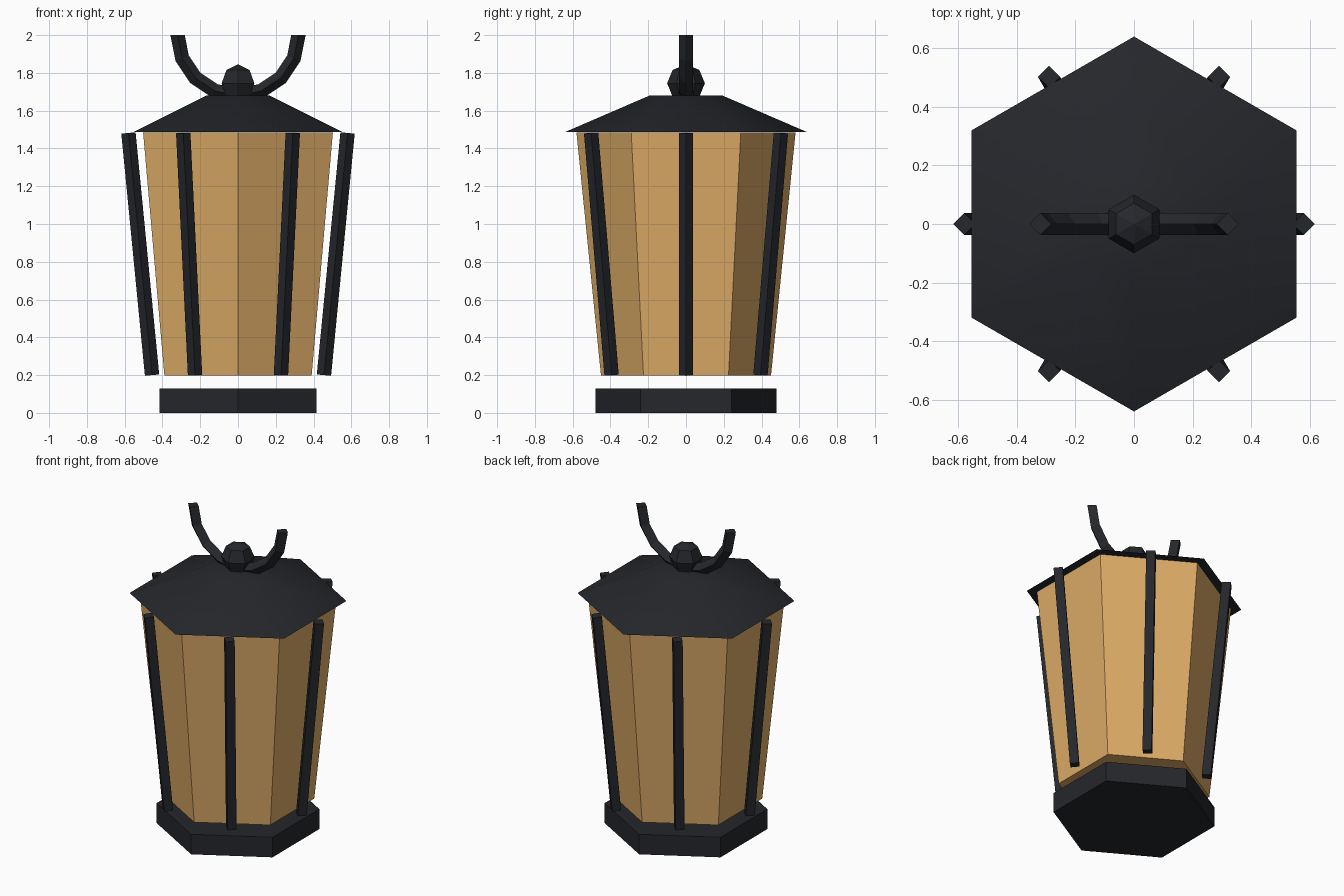
import bpy, bmesh
from math import sin, cos, pi, radians
from mathutils import Vector

if "Cube" in bpy.data.objects:
    bpy.data.objects.remove(bpy.data.objects["Cube"])


def material(name, rgb):
    m = bpy.data.materials.new(name)
    m.diffuse_color = (*rgb, 1)
    m.use_nodes = True
    m.node_tree.nodes["Principled BSDF"].inputs["Base Color"].default_value = m.diffuse_color
    return m


IRON = material("dark_iron", (0.018, 0.02, 0.024))
GLASS = material("amber_glass", (0.72, 0.41, 0.135))


def finish(obj, name, mat, smooth=False):
    obj.name = name
    obj.data.materials.append(mat)
    if smooth:
        bpy.ops.object.shade_smooth_by_angle(angle=radians(30))
    return obj


def hexagon(name, z0, z1, r0, r1, mat, smooth=False):
    """Six-sided frustum with corners on the y axis."""
    bpy.ops.mesh.primitive_cone_add(vertices=6, radius1=r0, radius2=r1, depth=z1 - z0,
                                    location=(0, 0, (z0 + z1) / 2))
    return finish(bpy.context.object, name, mat, smooth)


# Body: base, glass and roof
hexagon("base", 0, 0.13, 0.48, 0.48, IRON)
hexagon("glass", 0.197, 1.485, 0.45, 0.58, GLASS)
hexagon("roof", 1.487, 1.68, 0.64, 0.193, IRON, smooth=True)

# Slanted bars in front of each glass face
for i in range(6):
    a = i * pi / 3
    out = Vector((cos(a), sin(a), 0))
    low = out * 0.455 + Vector((0, 0, 0.2))
    high = out * 0.58 + Vector((0, 0, 1.482))
    axis = high - low
    bpy.ops.mesh.primitive_cylinder_add(vertices=4, radius=0.038, depth=axis.length,
                                        location=(low + high) / 2)
    bar = bpy.context.object
    bar.rotation_euler = Vector((0, 0, 1)).rotation_difference(axis).to_euler()
    finish(bar, f"bar_{i + 1}", IRON)

# Finial ball
bpy.ops.mesh.primitive_uv_sphere_add(segments=6, ring_count=4, radius=0.1, location=(0, 0, 1.745))
finish(bpy.context.object, "finial", IRON)

# Handle: open half ring with a diamond cross-section
bm = bmesh.new()
R, T, STEPS = 0.32, 0.038, 8
rings = []
for i in range(STEPS + 1):
    a = pi + pi * i / STEPS
    ring = []
    for k in range(4):
        r = R + T * cos(k * pi / 2)
        ring.append(bm.verts.new((r * cos(a), T * sin(k * pi / 2), 2 + r * sin(a))))
    rings.append(ring)
for p, q in zip(rings, rings[1:]):
    for k in range(4):
        n = (k + 1) % 4
        bm.faces.new((p[k], p[n], q[n], q[k]))
bm.faces.new(rings[0])
bm.faces.new(rings[-1])
bmesh.ops.recalc_face_normals(bm, faces=bm.faces)
mesh = bpy.data.meshes.new("handle")
bm.to_mesh(mesh)
bm.free()
handle = bpy.data.objects.new("handle", mesh)
bpy.context.collection.objects.link(handle)
finish(handle, "handle", IRON)
